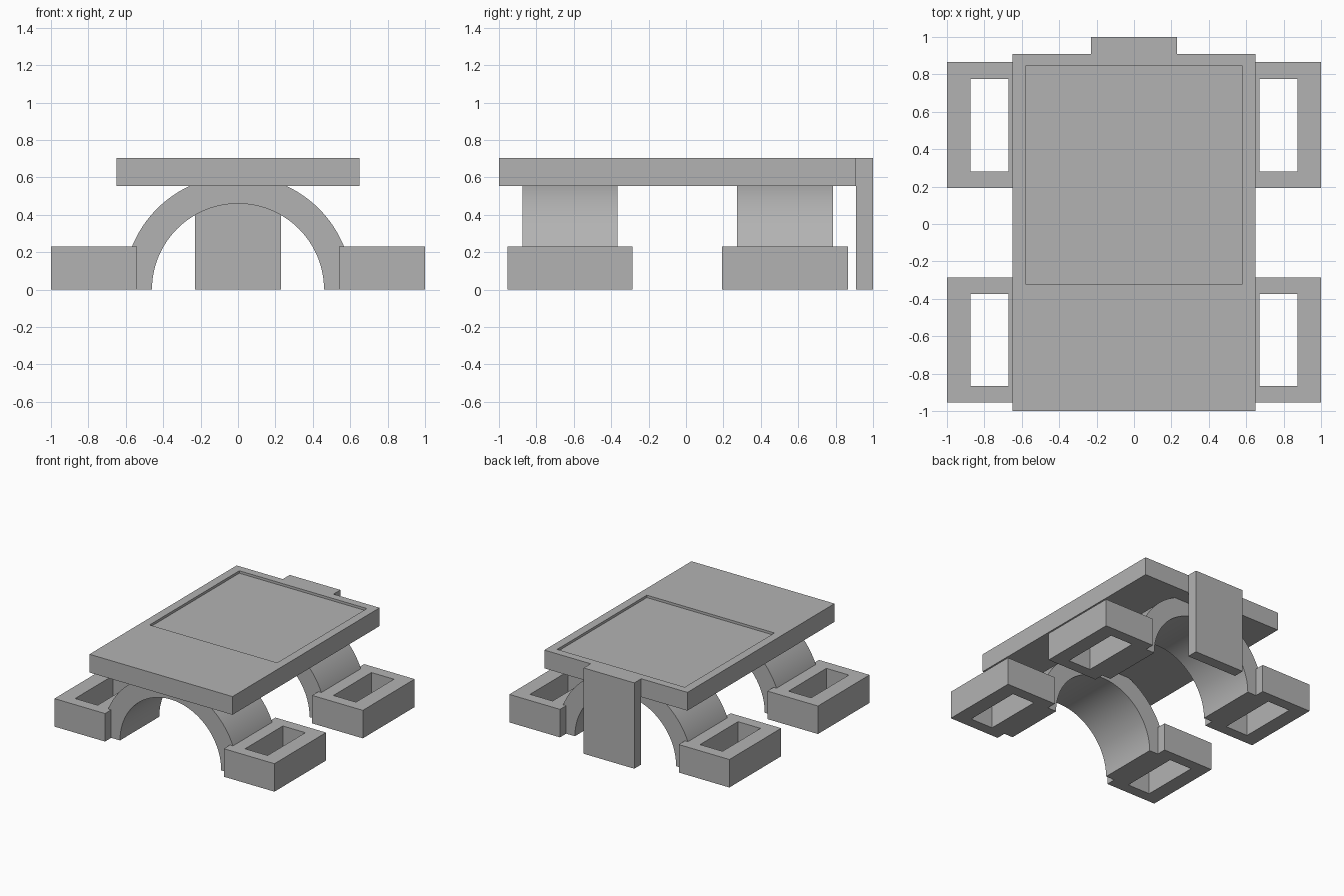
import bpy
import bmesh
from math import pi, cos, sin, radians

cube = bpy.data.objects.get("Cube")
if cube:
    bpy.data.objects.remove(cube, do_unlink=True)

grey = bpy.data.materials.new("plain_grey")
grey.use_nodes = True
COLOUR = (0.45, 0.45, 0.45, 1)
grey.diffuse_color = COLOUR
grey.node_tree.nodes["Principled BSDF"].inputs["Base Color"].default_value = COLOUR


def loft(name, loops, closed=False, smooth=False):
    """Skin successive four-point loops; cap the ends unless closed."""
    bm = bmesh.new()
    rings = [[bm.verts.new(p) for p in loop] for loop in loops]
    pairs = list(zip(rings, rings[1:]))
    if closed:
        pairs.append((rings[-1], rings[0]))
    else:
        bm.faces.new(rings[0])
        bm.faces.new(rings[-1])
    for a, b in pairs:
        for i in range(4):
            j = (i + 1) % 4
            bm.faces.new((a[i], a[j], b[j], b[i]))
    bmesh.ops.recalc_face_normals(bm, faces=bm.faces)
    mesh = bpy.data.meshes.new(name)
    bm.to_mesh(mesh)
    bm.free()
    mesh.materials.append(grey)
    obj = bpy.data.objects.new(name, mesh)
    bpy.context.collection.objects.link(obj)
    if smooth:
        bpy.ops.object.select_all(action="DESELECT")
        bpy.context.view_layer.objects.active = obj
        obj.select_set(True)
        bpy.ops.object.shade_smooth_by_angle(angle=radians(30))
    return obj


def rect(x0, x1, y0, y1, z):
    return [(x0, y0, z), (x1, y0, z), (x1, y1, z), (x0, y1, z)]


# Top plate with a shallow rectangular recess
TOP, UNDER = 0.705, 0.555
body = (-0.65, 0.65, -1.0, 0.91)
recess = (-0.58, 0.58, -0.32, 0.845)
loft("top_plate", [rect(*body, UNDER), rect(*body, TOP),
                   rect(*recess, TOP), rect(*recess, TOP - 0.02)])

# Upright panel at the back
panel = (-0.23, 0.23, 0.91, 1.0)
loft("back_panel", [rect(*panel, 0), rect(*panel, TOP)])


def arch(name, y0, y1, inner=0.46, outer=0.612, steps=64):
    loops = []
    for i in range(steps + 1):
        c, s = cos(pi * i / steps), sin(pi * i / steps)
        loops.append([(r * c, y, r * s) for r, y in
                      ((inner, y0), (outer, y0), (outer, y1), (inner, y1))])
    loft(name, loops, smooth=True)


def foot(name, side, y0, y1):
    outer = (side * 0.54, side * 1.0, y0, y1)
    hole = (side * 0.67, side * 0.875, y0 + 0.09, y1 - 0.09)
    loft(name, [rect(*outer, 0), rect(*outer, 0.23),
                rect(*hole, 0.23), rect(*hole, 0)], closed=True)


# Two arches, each standing between a pair of hollow feet
for place, y0, y1 in (("front", -0.955, -0.285), ("back", 0.192, 0.865)):
    arch(place + "_arch", y0 + 0.08, y1 - 0.08)
    for label, side in (("left", 1), ("right", -1)):
        foot(f"{place}_{label}_foot", side, y0, y1)
